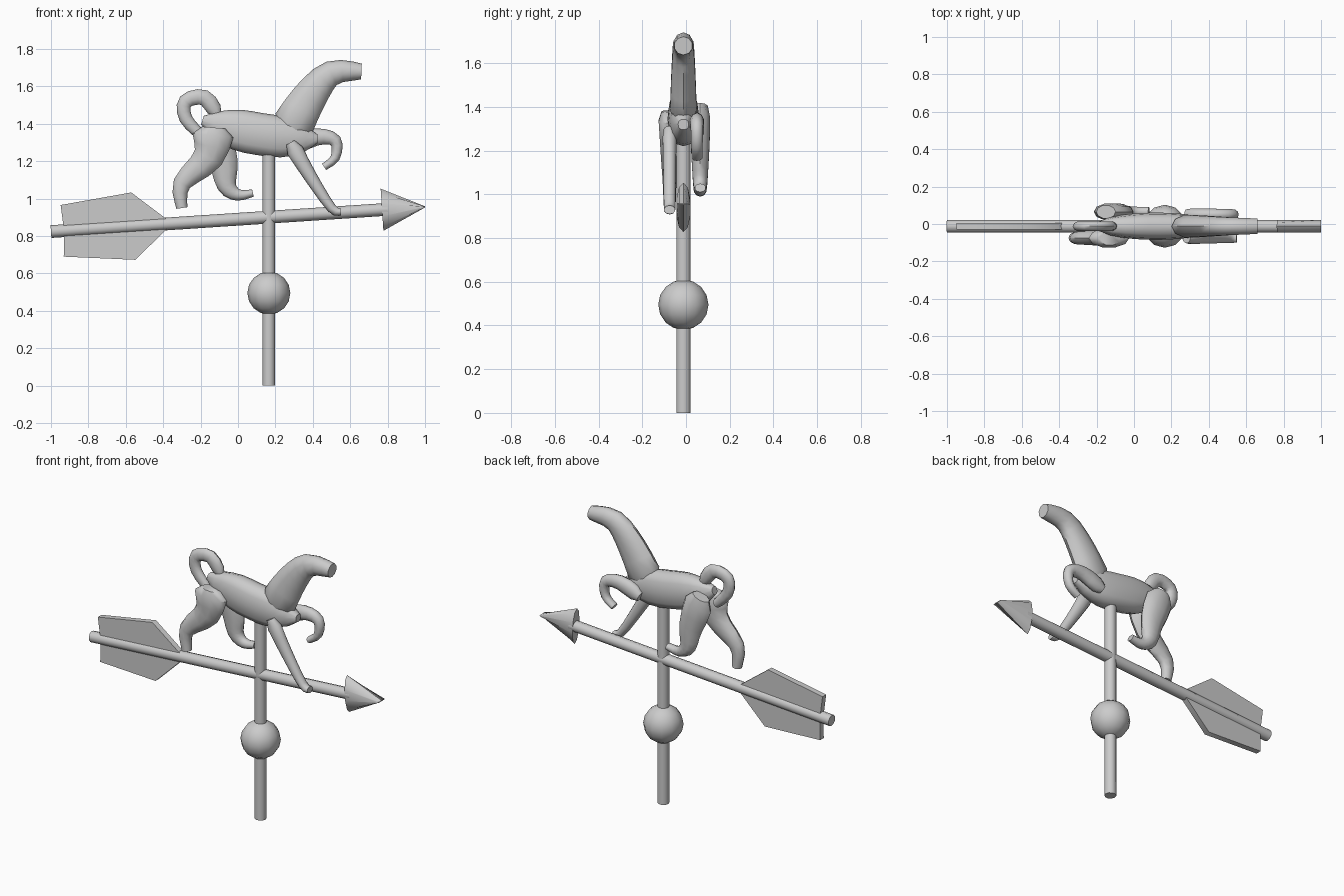
import bpy
import bmesh
import math
from mathutils import Vector
from mathutils.geometry import interpolate_bezier

default_cube = bpy.data.objects.get("Cube")
if default_cube:
    bpy.data.objects.remove(default_cube, do_unlink=True)

GREY = (.6, .6, .6, 1)
MIDDLE = -.012  # central plane shared by the arrow, mast and trunk

metal = bpy.data.materials.new("grey_metal")
metal.use_nodes = True
metal.diffuse_color = GREY
for node in metal.node_tree.nodes:
    if node.type == 'BSDF_PRINCIPLED':
        node.inputs["Base Color"].default_value = GREY


def finish(name, bm):
    """Turn a bmesh into a shaded object with the metal material."""
    bmesh.ops.recalc_face_normals(bm, faces=bm.faces)
    mesh = bpy.data.meshes.new(name)
    bm.to_mesh(mesh)
    bm.free()
    mesh.materials.append(metal)
    part = bpy.data.objects.new(name, mesh)
    bpy.context.collection.objects.link(part)
    bpy.ops.object.select_all(action='DESELECT')
    part.select_set(True)
    bpy.context.view_layer.objects.active = part
    bpy.ops.object.shade_smooth_by_angle(angle=math.radians(50))


def signed_power(value, power):
    return math.copysign(abs(value) ** power, value)


def loft(name, centres, widths, depths, power=1, sides=10):
    """Skin oval rings placed square to a line of centres."""
    bm = bmesh.new()
    rings = []
    last = len(centres) - 1
    for i, (centre, width, depth) in enumerate(zip(centres, widths, depths)):
        along = centres[min(i + 1, last)] - centres[max(i - 1, 0)]
        across = Vector((-along.z, 0, along.x)).normalized() * width
        sideways = Vector((0, depth, 0))
        ring = []
        for k in range(sides):
            angle = math.tau * k / sides
            offset = (across * signed_power(math.cos(angle), power)
                      + sideways * signed_power(math.sin(angle), power))
            ring.append(bm.verts.new(centre + offset))
        rings.append(ring)
    for lower, upper in zip(rings, rings[1:]):
        for k in range(sides):
            after = (k + 1) % sides
            bm.faces.new((lower[k], lower[after], upper[after], upper[k]))
    bm.faces.new(rings[0])
    bm.faces.new(rings[-1])
    finish(name, bm)


def limb(name, joints, y, thick, thin, ease=1.5, flesh=.02):
    """Bend a tapering limb smoothly through its joints, with a rounded root."""
    points = [Vector((x, y, z)) for x, z in joints]
    last = len(points) - 1
    tangents = [(points[min(i + 1, last)] - points[max(i - 1, 0)]) / 6
                for i in range(last + 1)]
    centres = [points[0]]
    for i in range(last):
        start, end = points[i], points[i + 1]
        centres += interpolate_bezier(start, start + tangents[i],
                                      end - tangents[i + 1], end, 4)[1:]
    widths = []
    for i in range(len(centres)):
        t = i / (len(centres) - 1)
        taper = thin + (thick - thin) * (1 - t) ** ease
        widths.append(taper * min(1, .5 + 5 * t))
    depths = [flesh + .3 * width for width in widths]
    loft(name, centres, widths, depths)


def shaft_point(x):
    """Point on the gently rising axis of the arrow."""
    return Vector((x, MIDDLE, .89 + .066 * x))


# Mast and ball
mast_x = .165
mast_radius = .034
loft("mast", [Vector((mast_x, MIDDLE, z)) for z in (0, 1.3)],
     [mast_radius] * 2, [mast_radius] * 2)

bm = bmesh.new()
bmesh.ops.create_uvsphere(bm, u_segments=12, v_segments=8, radius=.115)
bmesh.ops.translate(bm, verts=bm.verts, vec=(mast_x, MIDDLE, .495))
finish("mast_ball", bm)

# Arrow shaft and its flattened head
loft("arrow_shaft", [shaft_point(x) for x in (-1, .8)],
     [mast_radius] * 2, [mast_radius] * 2)
loft("arrow_head", [shaft_point(x) for x in (.77, 1)],
     [.113, .003], [mast_radius] * 2)

# Fin plate: the upper edge mirrored across the shaft
upper_edge = [(-.94, .138), (-.56, .18)]
lower_edge = [(x, -rise) for x, rise in reversed(upper_edge)]
bm = bmesh.new()
corners = []
for x, rise in [(-.93, 0)] + upper_edge + [(-.35, 0)] + lower_edge:
    lean = Vector((-.06 * rise, -.018, rise))
    corners.append(bm.verts.new(shaft_point(x) + lean))
plate = bmesh.ops.extrude_face_region(bm, geom=[bm.faces.new(corners)])
moved = [item for item in plate["geom"] if isinstance(item, bmesh.types.BMVert)]
bmesh.ops.translate(bm, verts=moved, vec=(0, .036, 0))
finish("arrow_fin", bm)

# Horse trunk: deep at both ends of the back, dipped in the middle
centres, widths, depths = [], [], []
rings = 10
for i in range(rings + 1):
    u = i / rings
    bulge = math.sin(math.pi * (.02 + .96 * u))
    centres.append(Vector((-.19 + .615 * u, MIDDLE, 1.32 + .1 * (1 - u) ** 2)))
    widths.append(.125 * bulge ** .6 - .012 * bulge ** 8)
    depths.append(.073 * bulge ** .4)
loft("horse_body", centres, widths, depths, power=.8, sides=12)

# Neck with head, and curled tail
limb("horse_neck_and_head", [(.27, 1.35), (.38, 1.54), (.5, 1.67), (.66, 1.68)],
     MIDDLE, thick=.12, thin=.042, ease=1, flesh=.03)
limb("horse_tail", [(-.11, 1.45), (-.18, 1.54), (-.28, 1.52), (-.28, 1.43), (-.2, 1.34)],
     MIDDLE, thick=.045, thin=.025, ease=.5, flesh=.015)

# Hind legs
limb("right_hind_leg", [(-.13, 1.38), (-.16, 1.22), (-.3, 1.08), (-.3, .95)],
     y=-.075, thick=.125, thin=.03)
limb("left_hind_leg", [(-.15, 1.4), (-.08, 1.2), (-.06, 1.07), (0, 1.02), (.08, 1.03)],
     y=.065, thick=.11, thin=.02)

# Front legs, the left one raised
limb("right_front_leg", [(.28, 1.3), (.38, 1.13), (.5, .95), (.55, .93)],
     y=-.075, thick=.05, thin=.02)
limb("left_front_leg", [(.28, 1.28), (.42, 1.33), (.52, 1.31), (.52, 1.22), (.46, 1.17)],
     y=.05, thick=.06, thin=.02)
